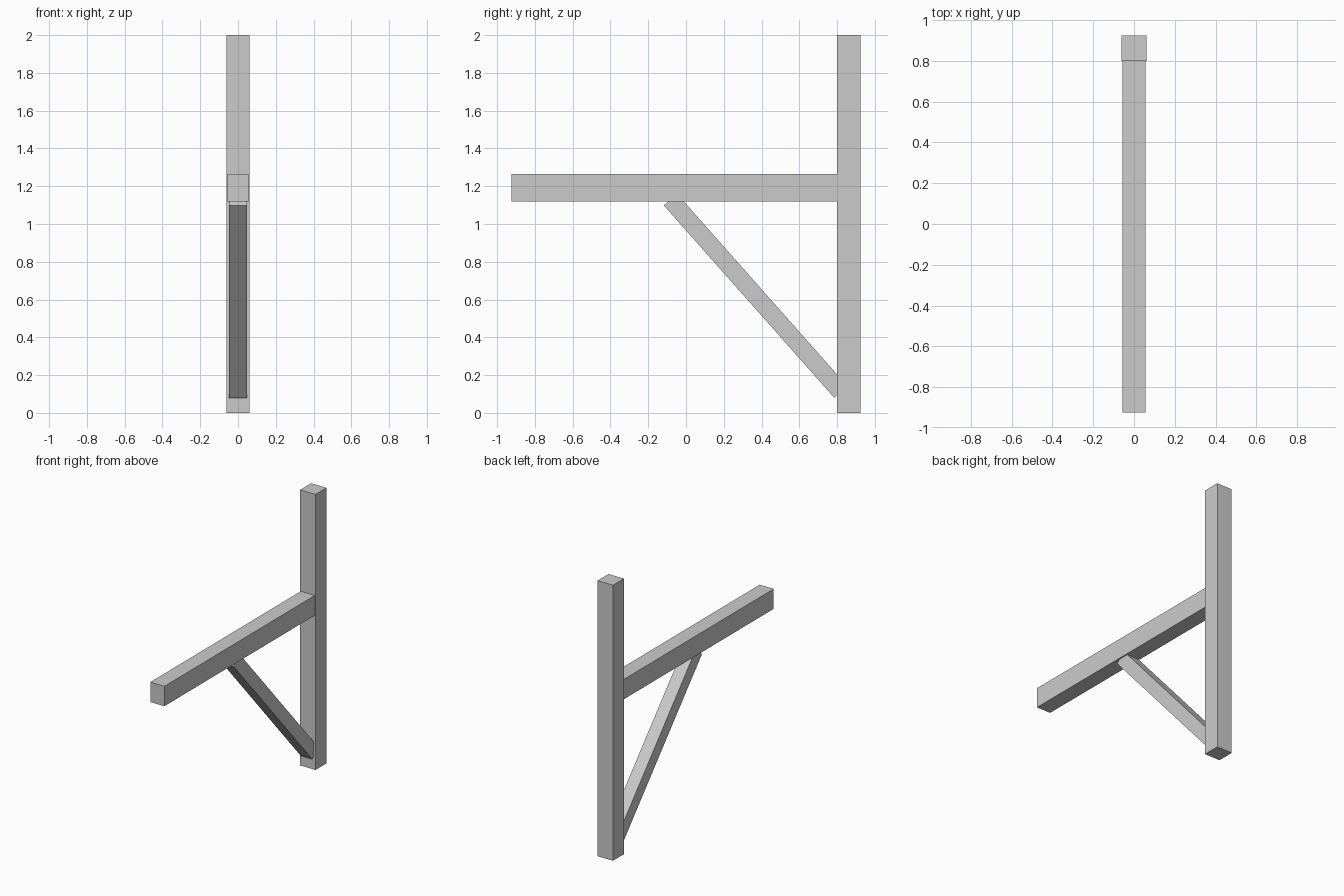
import bpy
from mathutils import Vector, Matrix

if "Cube" in bpy.data.objects:
    bpy.data.objects.remove(bpy.data.objects["Cube"])


def beam(name, centre, size, tilt=0.0):
    """Square-edged timber, tilted about the x axis."""
    bpy.ops.mesh.primitive_cube_add(size=1)
    ob = bpy.context.object
    ob.name = name
    ob.data.transform(Matrix.Translation(centre)
                      @ Matrix.Rotation(tilt, 4, 'X')
                      @ Matrix.Diagonal((*size, 1)))
    return ob


# Upright post at the back
beam("post", (0, 0.8625, 1.0), (0.124, 0.125, 2.0))

# Horizontal arm butting against the post
beam("arm", (0, -0.0625, 1.1925), (0.113, 1.725, 0.145))

# Diagonal brace: its lower edge runs from foot to head, ends cut square
foot, head = Vector((0, 0.785, 0.08)), Vector((0, -0.117, 1.098))
width = 0.093
along = head - foot
normal = Vector((0, along.z, -along.y)).normalized()
tilt = Vector((0, 0, 1)).rotation_difference(along).to_euler().x
beam("brace", (foot + head) / 2 + normal * width / 2,
     (0.093, width, along.length), tilt)
